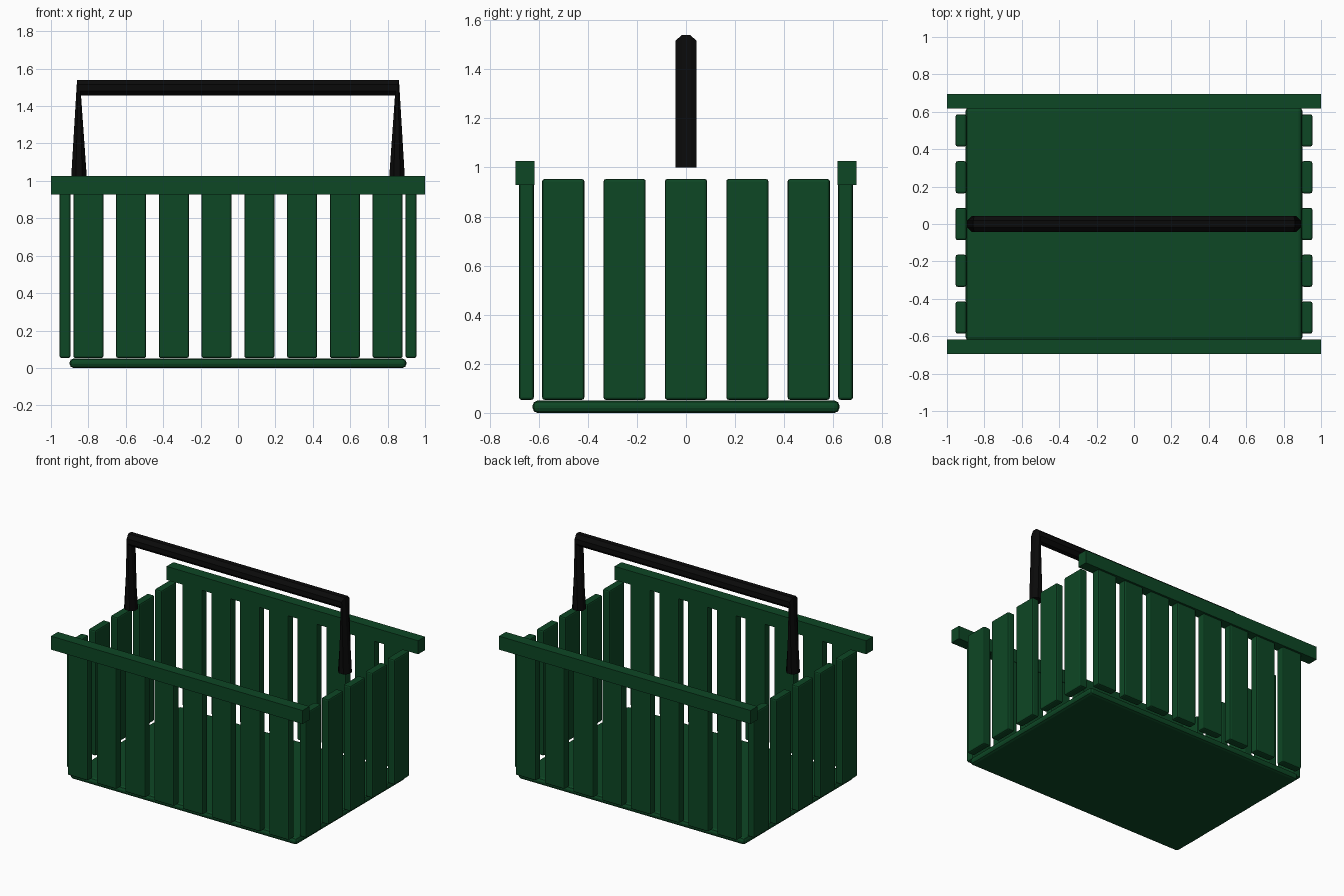
import bpy, bmesh, math
from mathutils import Vector

if "Cube" in bpy.data.objects:
    bpy.data.objects.remove(bpy.data.objects["Cube"])


def material(name, rgb):
    m = bpy.data.materials.new(name)
    m.diffuse_color = (*rgb, 1)
    m.use_nodes = True
    m.node_tree.nodes["Principled BSDF"].inputs["Base Color"].default_value = m.diffuse_color
    return m


green = material("dark_green", (0.004, 0.063, 0.018))
black = material("black", (0.003, 0.003, 0.003))


def finish(name, bm, mat):
    bmesh.ops.recalc_face_normals(bm, faces=bm.faces[:])
    me = bpy.data.meshes.new(name)
    bm.to_mesh(me)
    bm.free()
    me.materials.append(mat)
    ob = bpy.data.objects.new(name, me)
    bpy.context.collection.objects.link(ob)
    return ob


def box(name, centre, size, bevel=0, segments=2):
    bm = bmesh.new()
    bmesh.ops.create_cube(bm, size=1)
    for v in bm.verts:
        v.co = Vector(c + p * s for c, p, s in zip(centre, v.co, size))
    ob = finish(name, bm, green)
    if bevel:
        mod = ob.modifiers.new("bevel", 'BEVEL')
        mod.width = bevel
        mod.segments = segments
    return ob


# Floor plate
box("base", (0, 0, 0.025), (1.8, 1.25, 0.05), 0.02)

# Upright slats and long rims
for side, label in ((-1, "front"), (1, "back")):
    for i in range(8):
        box(f"{label}_slat_{i}", (-0.8 + i * 1.6 / 7, side * 0.65, 0.503),
            (0.16, 0.06, 0.9), 0.01)
    box(f"{label}_rim", (0, side * 0.656, 0.977), (2, 0.078, 0.097))
for side, label in ((-1, "left"), (1, "right")):
    for i in range(5):
        box(f"{label}_slat_{i}", (side * 0.925, -0.5 + i * 0.25, 0.503),
            (0.057, 0.172, 0.9), 0.01)

# Handle: octagonal tube swept over two legs and a bar
bm = bmesh.new()
tilt = math.radians(14.5)
across = math.sin(tilt), math.cos(tilt)
sections = [((-0.85, 1.0), (-1, 0)), ((-0.85, 1.498), (-across[0], across[1])),
            ((0.85, 1.498), across), ((0.85, 1.0), (1, 0))]
rings = []
for (x, z), (dx, dz) in sections:
    ring = []
    for k in range(8):
        a = math.pi * (k + 0.5) / 4
        u, y = 0.0465 * math.cos(a), 0.0465 * math.sin(a)
        ring.append(bm.verts.new((x + u * dx, y, z + u * dz)))
    rings.append(ring)
for r, s in zip(rings, rings[1:]):
    for k in range(8):
        n = (k + 1) % 8
        bm.faces.new((r[k], r[n], s[n], s[k]))
bm.faces.new(rings[0])
bm.faces.new(rings[-1])
finish("handle", bm, black)
